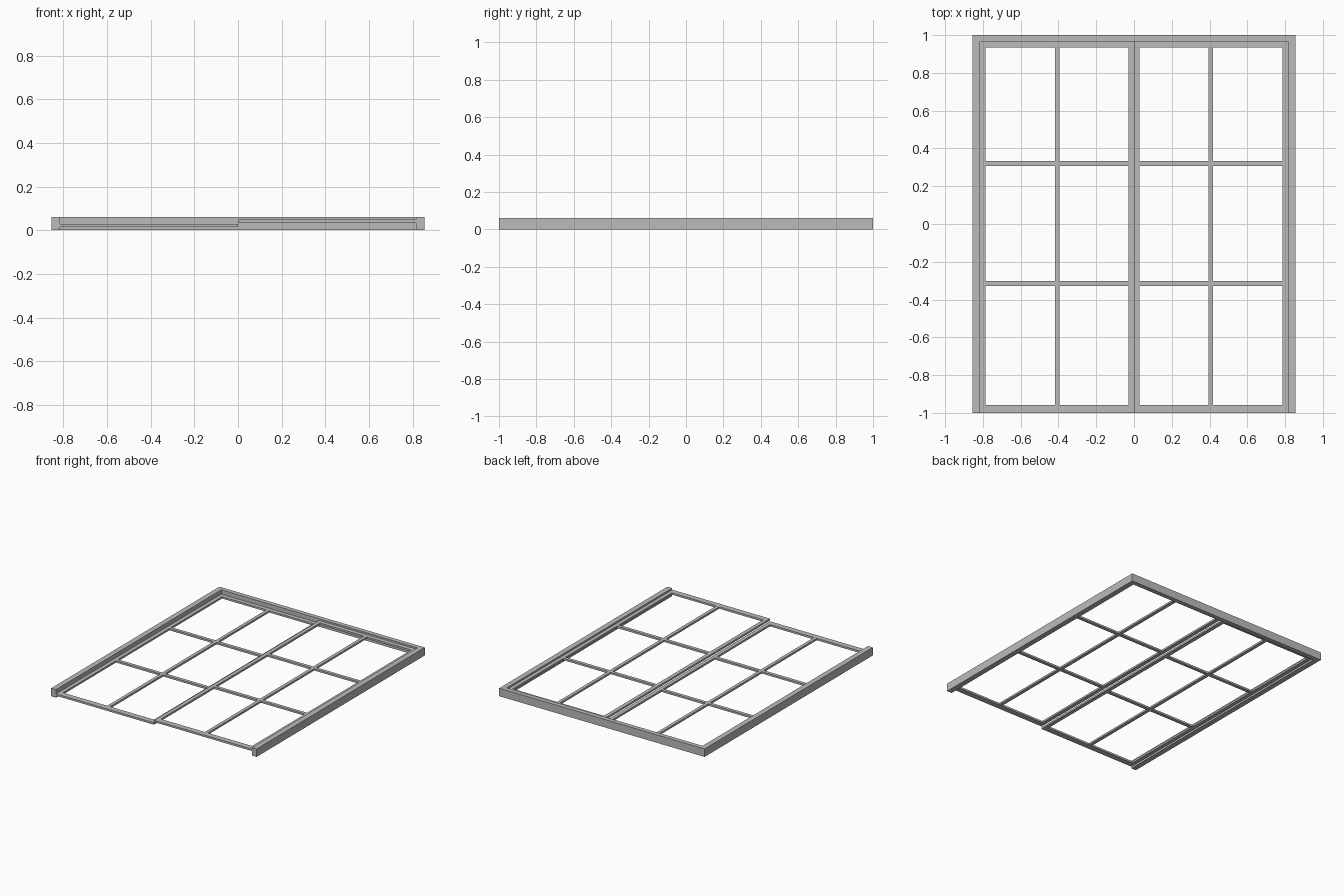
import bpy
import bmesh
from mathutils import Matrix, Vector

if "Cube" in bpy.data.objects:
    bpy.data.objects.remove(bpy.data.objects["Cube"])

# One grey for the whole window
grey = bpy.data.materials.new("window_grey")
grey.use_nodes = True
colour = (0.5, 0.5, 0.5, 1)
grey.diffuse_color = colour
grey.node_tree.nodes["Principled BSDF"].inputs["Base Color"].default_value = colour

HALF, INNER, BACK = 0.855, 0.815, 0.966   # casing outer, inner side, inner back
HEIGHT = 0.06


def prism(name, outline, z0, z1):
    """Upright solid from a plan outline."""
    bm = bmesh.new()
    face = bm.faces.new([bm.verts.new((x, y, z0)) for x, y in outline])
    top = bmesh.ops.extrude_face_region(bm, geom=[face])["geom"]
    bmesh.ops.translate(bm, vec=(0, 0, z1 - z0),
                        verts=[v for v in top if isinstance(v, bmesh.types.BMVert)])
    bmesh.ops.recalc_face_normals(bm, faces=bm.faces)
    return finish(name, bm)


def finish(name, bm):
    mesh = bpy.data.meshes.new(name)
    bm.to_mesh(mesh)
    bm.free()
    mesh.materials.append(grey)
    obj = bpy.data.objects.new(name, mesh)
    bpy.context.collection.objects.link(obj)
    return obj


def sash(name, side, z0, z1):
    """Pane grid: the cells between the cuts are solid except the openings."""
    xs = [0, 0.029, 0.394, 0.419, 0.787, INNER]
    ys = [-1, -0.957, -0.327, -0.302, 0.308, 0.333, 0.934, BACK]
    bm = bmesh.new()
    grid = [[bm.verts.new((side * x, y, z0)) for y in ys] for x in xs]
    for i in range(len(xs) - 1):
        for j in range(len(ys) - 1):
            if i % 2 and j % 2:
                continue
            bm.faces.new((grid[i][j], grid[i + 1][j],
                          grid[i + 1][j + 1], grid[i][j + 1]))
    top = bmesh.ops.extrude_face_region(bm, geom=bm.faces[:])["geom"]
    bmesh.ops.translate(bm, vec=(0, 0, z1 - z0),
                        verts=[v for v in top if isinstance(v, bmesh.types.BMVert)])
    bmesh.ops.recalc_face_normals(bm, faces=bm.faces)
    bmesh.ops.dissolve_limit(bm, angle_limit=0.01, verts=bm.verts, edges=bm.edges)
    return finish(name, bm)


# Three-sided casing, open at the front
prism("casing", [(-HALF, -1), (-INNER, -1), (-INNER, BACK), (INNER, BACK),
                 (INNER, -1), (HALF, -1), (HALF, 1), (-HALF, 1)], 0, HEIGHT)

# Two sliding sashes on separate tracks
sash("right_sash", -1, 0.014, 0.028)
sash("left_sash", 1, 0.034, 0.048)
